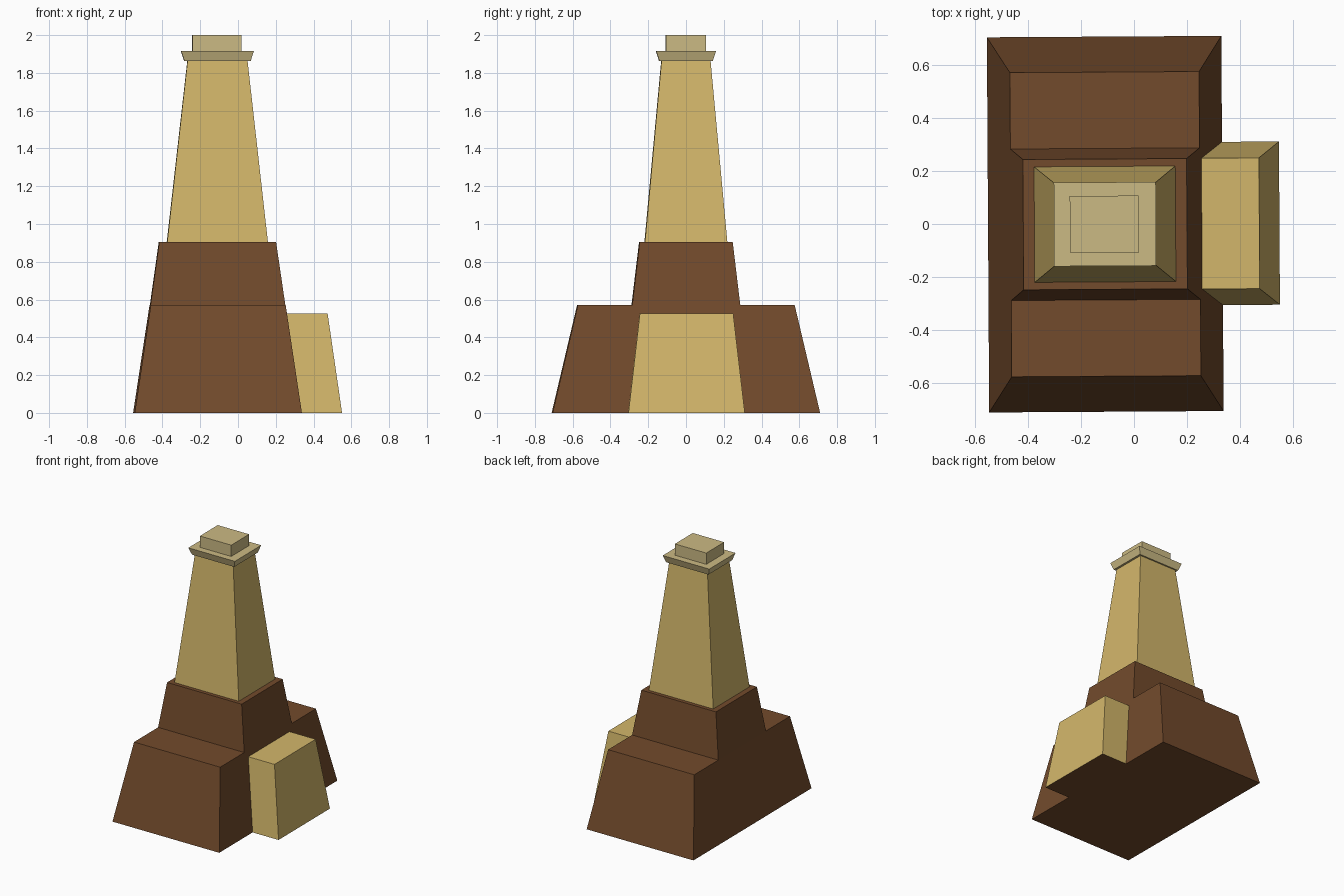
import bpy, bmesh
from math import radians
from mathutils import Matrix

if "Cube" in bpy.data.objects:
    bpy.data.objects.remove(bpy.data.objects["Cube"])


def material(name, rgb):
    m = bpy.data.materials.new(name)
    m.diffuse_color = (*rgb, 1)
    m.use_nodes = True
    m.node_tree.nodes["Principled BSDF"].inputs["Base Color"].default_value = m.diffuse_color
    return m


brown = material("brown_brick", (0.17, 0.07, 0.025))
sand = material("sandstone", (0.65, 0.47, 0.145))
pale = material("pale_stone", (0.60, 0.49, 0.23))

TURN = Matrix.Rotation(radians(0.35), 4, 'Z')  # slight twist seen in the plan


def frustum(name, mat, z0, low, z1, high, bottom_mat=None):
    """Tapered block between two rectangles (x0, x1, y0, y1)."""
    bm = bmesh.new()
    rings = []
    for z, (x0, x1, y0, y1) in ((z0, low), (z1, high)):
        corners = ((x0, y0), (x1, y0), (x1, y1), (x0, y1))
        rings.append([bm.verts.new((x, y, z)) for x, y in corners])
    a, b = rings
    bottom = bm.faces.new(a[::-1])
    bm.faces.new(b)
    for i in range(4):
        j = (i + 1) % 4
        bm.faces.new((a[i], a[j], b[j], b[i]))
    me = bpy.data.meshes.new(name)
    me.materials.append(mat)
    if bottom_mat:
        me.materials.append(bottom_mat)
        bottom.material_index = 1
    bm.transform(TURN)
    bm.to_mesh(me)
    bm.free()
    ob = bpy.data.objects.new(name, me)
    bpy.context.collection.objects.link(ob)
    return ob


# Wide base and the narrower pedestal rising from it
frustum("base", brown, 0, (-0.551, 0.334, -0.708, 0.708),
        0.57, (-0.465, 0.249, -0.574, 0.574))
frustum("pedestal", brown, 0.57, (-0.465, 0.249, -0.286, 0.286),
        0.905, (-0.418, 0.200, -0.246, 0.246))

# Side porch leaning on the right flank of the base
frustum("porch", sand, 0, (0.334, 0.549, -0.308, 0.308),
        0.525, (0.256, 0.473, -0.247, 0.247), brown)

# Tapering chimney shaft, flared cornice and cap
frustum("shaft", sand, 0.905, (-0.376, 0.157, -0.218, 0.218),
        1.862, (-0.268, 0.050, -0.130, 0.130))
frustum("cornice", pale, 1.862, (-0.284, 0.066, -0.141, 0.141),
        1.915, (-0.302, 0.083, -0.158, 0.158))
frustum("cap", pale, 1.915, (-0.242, 0.018, -0.107, 0.107),
        2.0, (-0.242, 0.018, -0.107, 0.107))
